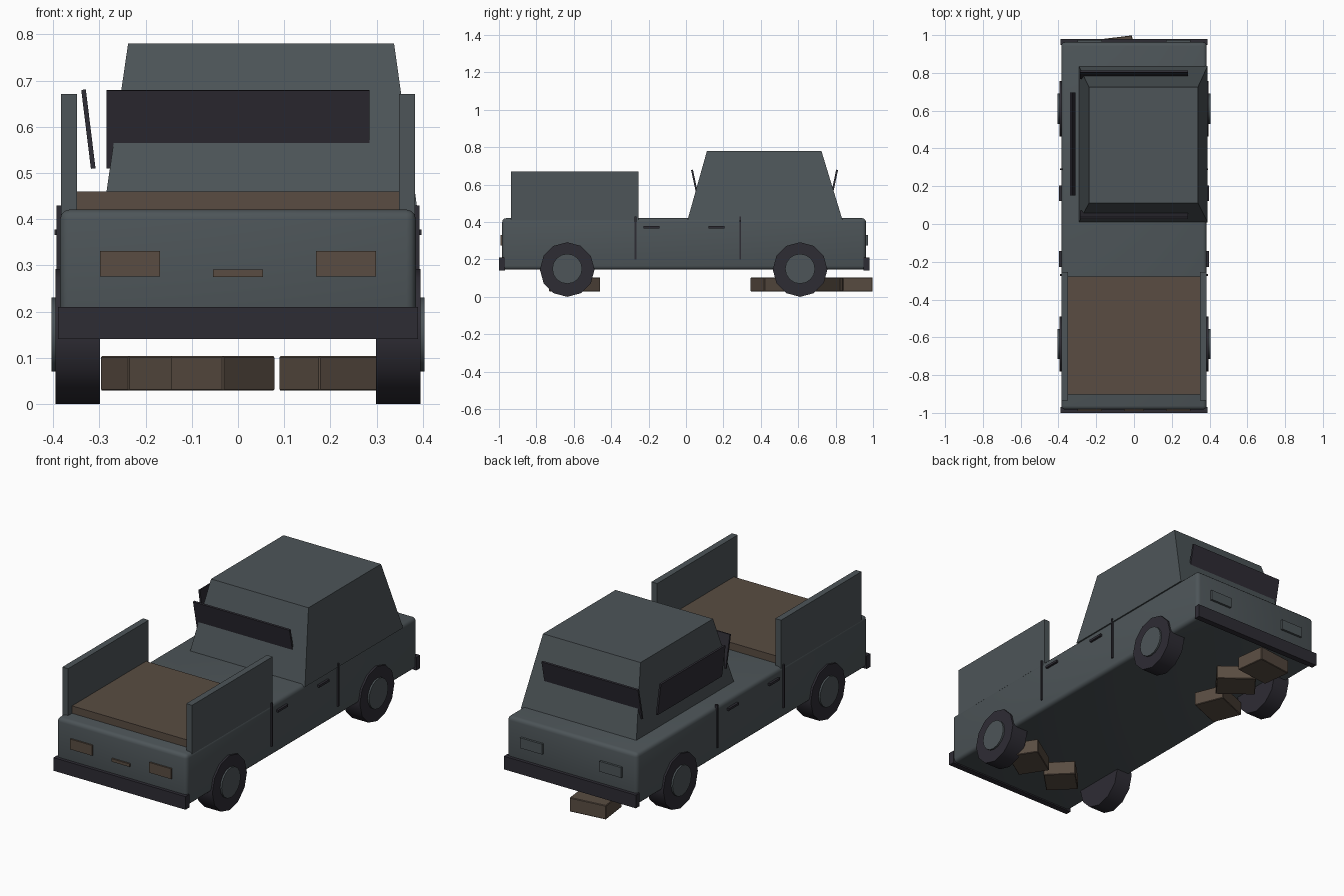
import bpy, bmesh, math
from mathutils import Matrix, Vector

cube = bpy.data.objects.get("Cube")
if cube:
    bpy.data.objects.remove(cube, do_unlink=True)


def material(name, rgb):
    m = bpy.data.materials.new(name)
    m.use_nodes = True
    m.diffuse_color = (*rgb, 1)
    bsdf = next(n for n in m.node_tree.nodes if n.type == "BSDF_PRINCIPLED")
    bsdf.inputs["Base Color"].default_value = (*rgb, 1)
    return m


GREY = material("slate_grey", (0.074, 0.09, 0.098))
DARK = material("charcoal", (0.027, 0.025, 0.034))
BROWN = material("earth_brown", (0.1, 0.073, 0.054))


def finish(name, bm, mat, smooth=False):
    bmesh.ops.recalc_face_normals(bm, faces=bm.faces)
    mesh = bpy.data.meshes.new(name)
    bm.to_mesh(mesh)
    bm.free()
    mesh.materials.append(mat)
    ob = bpy.data.objects.new(name, mesh)
    bpy.context.collection.objects.link(ob)
    if smooth:
        bpy.ops.object.select_all(action="DESELECT")
        ob.select_set(True)
        bpy.context.view_layer.objects.active = ob
        bpy.ops.object.shade_smooth_by_angle(angle=math.radians(35))
    return ob


def box(name, mat, center, size, axis="Z", degrees=0, bevel=0, segments=3):
    bm = bmesh.new()
    bmesh.ops.create_cube(bm, size=1)
    bmesh.ops.scale(bm, vec=size, verts=bm.verts)
    if bevel:
        bmesh.ops.bevel(bm, geom=bm.edges[:], offset=bevel, segments=segments,
                        profile=0.5, affect="EDGES")
    turn = Matrix.Rotation(math.radians(degrees), 4, axis)
    bm.transform(Matrix.Translation(center) @ turn)
    return finish(name, bm, mat, bool(bevel))


def disc(name, mat, center, radius, width, sides):
    # Cylinder with its axle along x
    bm = bmesh.new()
    bmesh.ops.create_cone(bm, cap_ends=True, segments=sides, radius1=radius,
                          radius2=radius, depth=width)
    bm.transform(Matrix.Translation(center) @ Matrix.Rotation(math.pi / 2, 4, "Y"))
    return finish(name, bm, mat, True)


# Main body and bumpers
box("body", GREY, (0, -0.01, 0.283), (0.77, 1.945, 0.275), bevel=0.02)
box("front_bumper", DARK, (0, -0.984, 0.175), (0.78, 0.032, 0.07))
box("rear_bumper", DARK, (0, 0.964, 0.175), (0.78, 0.032, 0.07))

# Tapered cab, set off to one side
bm = bmesh.new()
bmesh.ops.create_cube(bm, size=1)
for v in bm.verts:
    left, back, top = (c > 0 for c in v.co)
    if top:
        v.co = Vector((0.338 if left else -0.238, 0.724 if back else 0.112, 0.78))
    else:
        v.co = Vector((0.39 if left else -0.292, 0.837 if back else 0.008, 0.41))
finish("cab", bm, GREY)

# Tilted window panels
box("front_window", DARK, (0, 0.05, 0.595), (0.57, 0.01, 0.172), "X", 12)
box("rear_window", DARK, (0, 0.79, 0.595), (0.57, 0.01, 0.172), "X", -12)
box("side_window", DARK, (-0.324, 0.423, 0.595), (0.01, 0.545, 0.172), "Y", -7)

# Load bed
box("bed_floor", BROWN, (0, -0.59, 0.435), (0.71, 0.625, 0.05))

# Parts repeated on both sides
for side, s in (("left", 1), ("right", -1)):
    box(side + "_bed_panel", GREY, (s * 0.366, -0.595, 0.54), (0.034, 0.68, 0.262))
    box(side + "_headlight", BROWN, (s * 0.234, -0.983, 0.303), (0.13, 0.016, 0.055))
    box(side + "_taillight", GREY, (s * 0.234, 0.964, 0.303), (0.13, 0.02, 0.055))
    for i, y in enumerate((-0.27, 0.29)):
        box(f"{side}_door_gap_{i}", DARK, (s * 0.386, y, 0.315), (0.014, 0.009, 0.23))
    for i, y in enumerate((-0.185, 0.163)):
        box(f"{side}_door_handle_{i}", DARK, (s * 0.39, y, 0.372), (0.014, 0.084, 0.012))
    for end, y in (("front", -0.635), ("rear", 0.61)):
        disc(f"{side}_{end}_tyre", DARK, (s * 0.347, y, 0.146), 0.146, 0.096, 12)
        disc(f"{side}_{end}_hub", GREY, (s * 0.385, y, 0.15), 0.08, 0.038, 16)

box("front_badge_strip", BROWN, (0, -0.984, 0.283), (0.108, 0.014, 0.016))

# Loose blocks lying underneath
blocks = [
    (0.216, -0.58, 0.2, 33),
    (-0.033, -0.62, 0.16, 45),
    (-0.175, 0.457, 0.2, 22),
    (-0.09, 0.7, 0.2, -38),
    (-0.1, 0.906, 0.2, 7),
]
for i, (x, y, length, angle) in enumerate(blocks):
    box(f"block_{i}", BROWN, (x, y, 0.066), (length, 0.162, 0.075), "Z", angle,
        bevel=0.003, segments=1)
